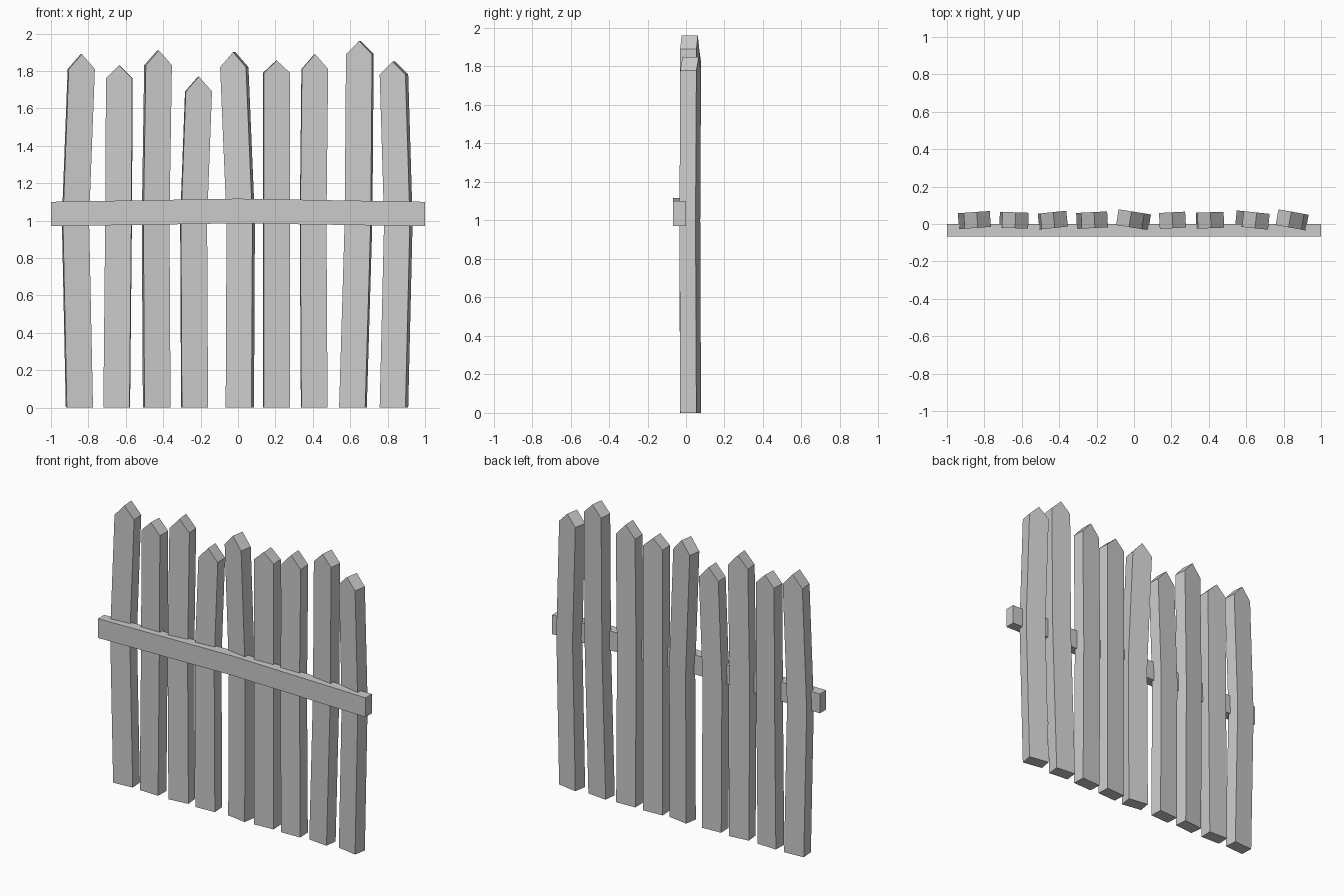
import bpy
from math import radians, sin
from mathutils import Matrix

if "Cube" in bpy.data.objects:
    bpy.data.objects.remove(bpy.data.objects["Cube"])


def extrude_profile(name, pts, y0, y1, matrix=None):
    """Solid from an x-z outline swept along y."""
    n = len(pts)
    verts = [(x, y, z) for y in (y0, y1) for x, z in pts]
    faces = [tuple(range(n)), tuple(range(2 * n - 1, n - 1, -1))]
    faces += [((i + 1) % n, i, n + i, n + (i + 1) % n) for i in range(n)]
    mesh = bpy.data.meshes.new(name)
    mesh.from_pydata(verts, [], faces)
    if matrix:
        mesh.transform(matrix)
    mesh.update()
    obj = bpy.data.objects.new(name, mesh)
    bpy.context.collection.objects.link(obj)
    return obj


# Pickets: front centre x at foot, bend and shoulder, shoulder z, tip z, yaw
PICKETS = [
    (-0.845, -0.866, -0.835, 1.81, 1.89, 4),
    (-0.650, -0.640, -0.636, 1.76, 1.83, -2),
    (-0.430, -0.436, -0.423, 1.83, 1.91, 6),
    (-0.230, -0.235, -0.209, 1.69, 1.77, 3),
    (0.003, 0.008, -0.027, 1.82, 1.90, -9),
    (0.208, 0.208, 0.208, 1.79, 1.855, 3),
    (0.409, 0.403, 0.412, 1.81, 1.89, 2),
    (0.610, 0.640, 0.647, 1.89, 1.96, -6),
    (0.826, 0.850, 0.826, 1.78, 1.85, -10),
]
W, D, BEND = 0.07, 0.0425, 1.0
for i, (foot, mid, top, shoulder, tip, yaw) in enumerate(PICKETS):
    a = radians(yaw)
    f, t = foot - mid, top - mid
    outline = [(f - W, 0), (f + W, 0), (W, BEND), (t + W, shoulder),
               (t, tip), (t - W, shoulder), (-W, BEND)]
    place = (Matrix.Translation((mid - D * sin(a), 0.02, 0))
             @ Matrix.Rotation(a, 4, 'Z'))
    extrude_profile(f"picket_{i + 1}", outline, -D, D, place)

# Cross rail, slightly arched in the middle
extrude_profile("cross_rail",
                [(-1, 0.97), (0, 0.985), (1, 0.97),
                 (1, 1.10), (0, 1.117), (-1, 1.10)], -0.067, 0.0)
